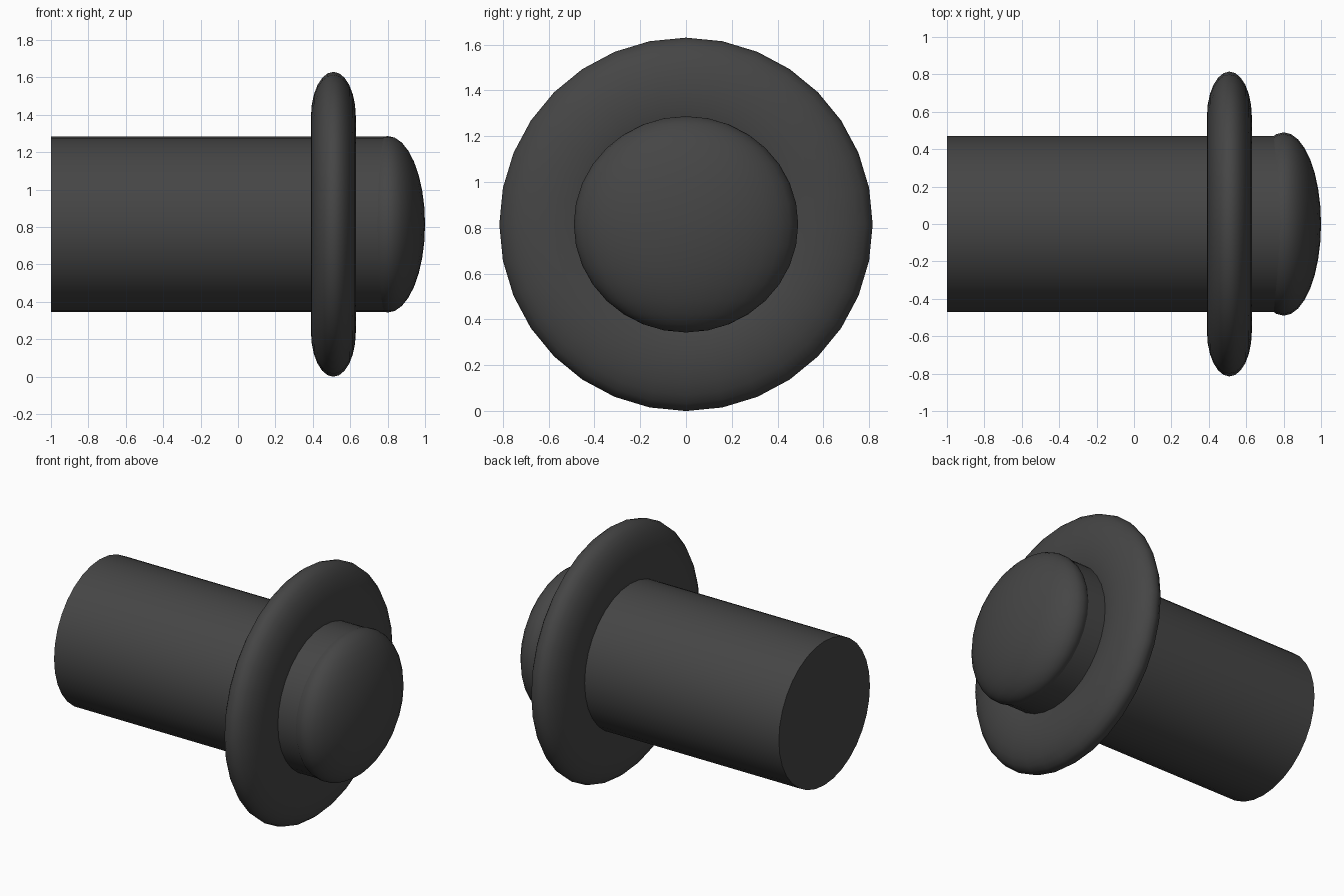
import bpy
import math

cube = bpy.data.objects.get("Cube")
if cube:
    bpy.data.objects.remove(cube, do_unlink=True)

AXIS_Z = 0.815          # height of the shared axis
ALONG_X = (0, math.pi / 2, 0)

dark = bpy.data.materials.new("dark_grey")
dark.use_nodes = True
colour = (0.06, 0.06, 0.06, 1)
dark.diffuse_color = colour
dark.node_tree.nodes["Principled BSDF"].inputs["Base Color"].default_value = colour


def finish(name, scale=(1, 1, 1)):
    """Name, scale, colour and smooth the active part."""
    part = bpy.context.object
    part.name = name
    part.scale = scale
    part.data.materials.append(dark)
    bpy.ops.object.transform_apply(location=False, rotation=True, scale=True)
    bpy.ops.object.shade_smooth_by_angle(angle=math.radians(40))


# Straight round shaft with a flat end
bpy.ops.mesh.primitive_cylinder_add(vertices=32, radius=0.47, depth=1.8,
                                    location=(-0.1, 0, AXIS_Z), rotation=ALONG_X)
finish("shaft")

# Flattened ring around the shaft (local z runs along the shaft)
bpy.ops.mesh.primitive_torus_add(major_segments=32, minor_segments=24,
                                 major_radius=0.575, minor_radius=0.24,
                                 location=(0.51, 0, AXIS_Z), rotation=ALONG_X)
finish("collar_ring", (1, 1, 0.5))

# Domed tip, slightly wider than the shaft from side to side
bpy.ops.mesh.primitive_uv_sphere_add(segments=32, ring_count=16, radius=1,
                                     location=(0.8, 0, AXIS_Z))
finish("domed_tip", (0.2, 0.49, 0.472))
